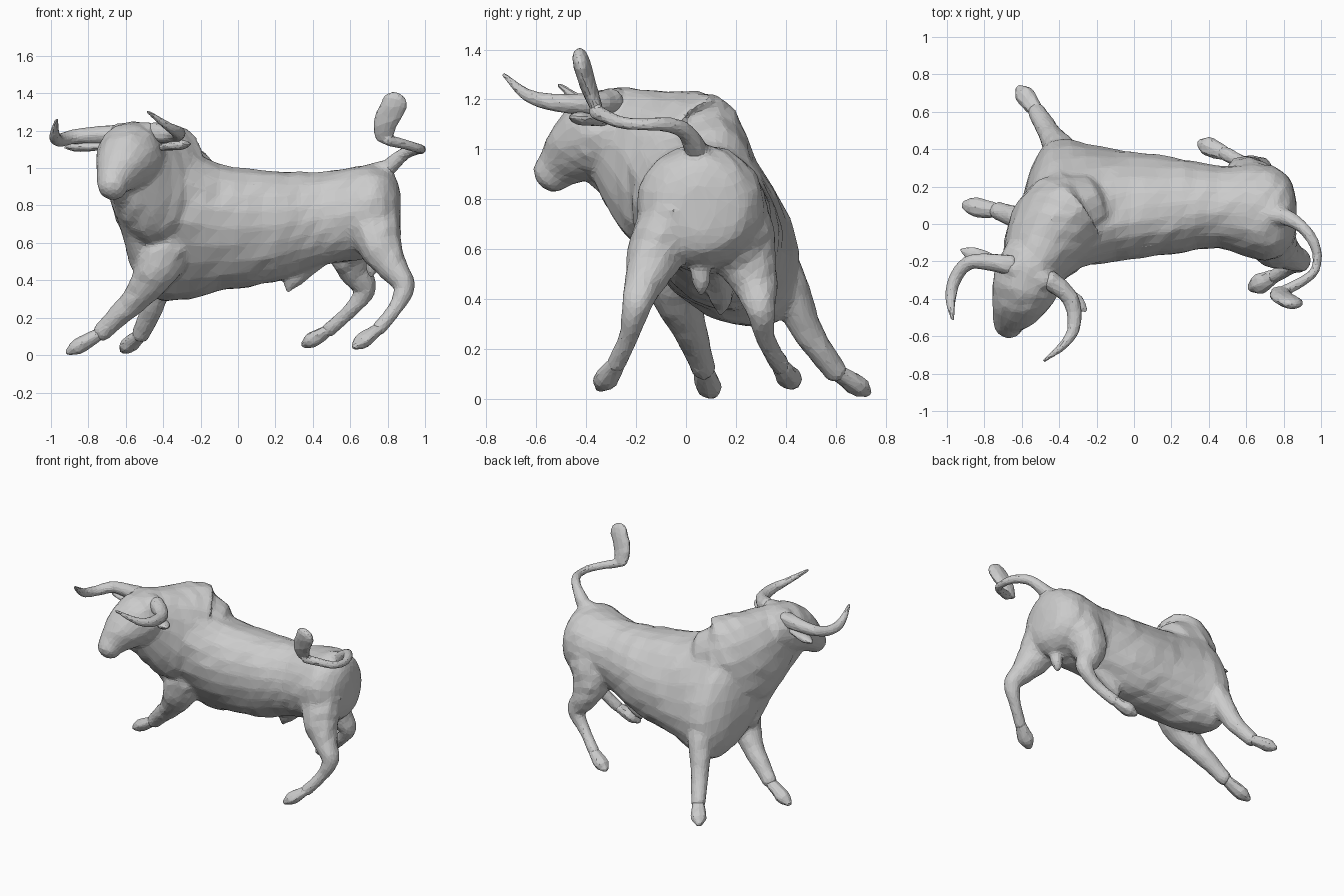
import bpy, bmesh, math, random
from mathutils import Vector

if "Cube" in bpy.data.objects:
    bpy.data.objects.remove(bpy.data.objects["Cube"], do_unlink=True)

random.seed(4)
grey = bpy.data.materials.new("stone grey")
grey.use_nodes = True
COLOR = (0.6, 0.6, 0.6, 1)
grey.diffuse_color = COLOR
grey.node_tree.nodes["Principled BSDF"].inputs["Base Color"].default_value = COLOR

SIDE, FRONT, UP = Vector((0, 1, 0)), Vector((1, 0, 0)), Vector((0, 0, 1))


def spline(stations, steps=4):
    """Catmull-Rom interpolation through rows of numbers."""
    rows = [Vector(station) for station in stations]
    last = len(rows) - 1
    result = []
    for i in range(last):
        before, start, end, after = rows[max(i - 1, 0)], rows[i], rows[i + 1], rows[min(i + 2, last)]
        leave, arrive = (end - before) / 2, (after - start) / 2
        for k in range(steps):
            t = k / steps
            ease = t * t * (3 - 2 * t)
            result.append(start.lerp(end, ease) + leave * (t * (1 - t) ** 2) - arrive * (t * t * (1 - t)))
    return result + [rows[last]]


def skin(bm, rings):
    """Bridge rings of points and cap both ends."""
    loops = [[bm.verts.new(point) for point in ring] for ring in rings]
    count = len(loops[0])
    for near, far in zip(loops, loops[1:]):
        for i in range(count):
            j = (i + 1) % count
            bm.faces.new((near[i], near[j], far[j], far[i]))
    bm.faces.new(loops[0][::-1])
    bm.faces.new(loops[-1])


def circle(count, rough):
    """Unit circle with a hand-carved wobble."""
    points = []
    for i in range(count):
        radius = random.uniform(1 - rough, 1 + rough)
        angle = math.tau * i / count
        points.append((radius * math.cos(angle), radius * math.sin(angle)))
    return points


def tube(bm, stations, flat=1, hint=UP, sides=12, rough=.06):
    """Sweep an oval with domed ends along x, y, z, radius stations; flat scales it along the hint."""
    rows = spline(stations)
    sections = [(row.xyz, max(row.w, .004)) for row in rows]
    # Round off both ends
    for index, neighbour in ((0, 1), (-1, -2)):
        center, radius = sections[index]
        outward = (center - rows[neighbour].xyz).normalized()
        dome = [(center + outward * (radius * .8 * math.sin(a)), radius * math.cos(a)) for a in (.5, 1, 1.4)]
        sections = dome[::-1] + sections if index == 0 else sections + dome
    rings = []
    last = len(sections) - 1
    for i, (center, radius) in enumerate(sections):
        along = (sections[min(i + 1, last)][0] - sections[max(i - 1, 0)][0]).normalized()
        across = hint.cross(along).normalized()
        upward = along.cross(across) * flat
        rings.append([center + (across * c + upward * s) * radius for c, s in circle(sides, rough)])
    skin(bm, rings)


def torso(bm, stations):
    """Upright oval sections: x, y, z, half width, half height, lean."""
    rings = []
    for x, y, z, width, height, lean in spline(stations):
        rings.append([(x, y + width * c + lean * height * s, z + height * s) for c, s in circle(22, .025)])
    skin(bm, rings)


def finish(bm, name, voxel=.009, ratio=.12, soften=3):
    bmesh.ops.recalc_face_normals(bm, faces=bm.faces)
    mesh = bpy.data.meshes.new(name)
    bm.to_mesh(mesh)
    bm.free()
    mesh.materials.append(grey)
    part = bpy.data.objects.new(name, mesh)
    bpy.context.collection.objects.link(part)
    # Fuse the volumes, soften the joins, then cut down to carved facets
    fuse = part.modifiers.new("fuse", 'REMESH')
    fuse.mode = 'VOXEL'
    fuse.voxel_size = voxel
    soft = part.modifiers.new("soften", 'SMOOTH')
    soft.factor = .5
    soft.iterations = soften
    facet = part.modifiers.new("facets", 'DECIMATE')
    facet.ratio = ratio


hide = bmesh.new()
# Barrel of the body, rump to chest
torso(hide, [(.87, .05, .76, .06, .1, 0), (.83, .06, .77, .19, .2, 0),
             (.7, .06, .77, .26, .25, 0), (.45, .09, .73, .22, .25, 0),
             (.2, .1, .69, .26, .3, -.1), (-.1, .1, .68, .29, .34, -.2),
             (-.4, .1, .73, .31, .45, -.4), (-.53, .07, .74, .23, .36, -.4), (-.6, 0, .76, .1, .2, -.4)])
# Neck and hump
tube(hide, [(-.28, .09, .85, .2), (-.37, .04, .87, .25), (-.47, -.1, .95, .23), (-.56, -.27, 1.06, .15)],
     flat=1.4, sides=18, rough=.03)
# Dewlap
tube(hide, [(-.64, -.38, .92, .05), (-.57, -.14, .72, .07), (-.5, 0, .5, .08)], hint=FRONT)
# Head from skull to muzzle
tube(hide, [(-.55, -.2, 1.08, .17), (-.58, -.32, 1.06, .18), (-.62, -.42, 1.01, .15),
            (-.66, -.5, .94, .1), (-.67, -.54, .9, .08)], sides=16, rough=.03)
# Poll between the horns
tube(hide, [(-.64, -.24, 1.18, .06), (-.48, -.3, 1.19, .06)])
# Hanging parts under the belly and between the thighs
tube(hide, [(.43, .12, .51, .05), (.3, .14, .41, .05), (.27, .14, .35, .02)], hint=SIDE)
tube(hide, [(.74, .05, .6, .04), (.72, .06, .48, .04), (.71, .06, .43, .02)], hint=SIDE)
# Raised root of the tail
tube(hide, [(.6, .07, .9, .09), (.8, .04, 1, .05)])

# Legs from shoulder or thigh to pastern, then the toe of the hoof
LEGS = {
    "front_right": ((-.35, -.03, .64, .14), (-.43, -.05, .47, .12), (-.53, 0, .32, .08),
                    (-.64, .04, .21, .06), (-.73, .07, .12, .05), (-.9, .1, .02)),
    "front_left": ((-.34, .3, .6, .14), (-.4, .4, .45, .09), (-.46, .5, .25, .06),
                   (-.52, .6, .11, .05), (-.61, .72, .03)),
    "hind_left": ((.64, .18, .72, .16), (.6, .24, .57, .13), (.63, .28, .45, .09), (.68, .3, .35, .06),
                  (.6, .32, .24, .04), (.48, .38, .13, .04), (.36, .43, .06)),
    "hind_right": ((.72, -.05, .72, .15), (.76, -.12, .58, .12), (.83, -.17, .46, .08), (.89, -.2, .37, .06),
                   (.84, -.23, .25, .04), (.75, -.28, .14, .04), (.63, -.34, .05)),
}
for name, (*path, toe) in LEGS.items():
    tube(hide, path, hint=FRONT if name == "front_left" else SIDE)
    hoof = bmesh.new()
    pastern, toe = Vector(path[-1][:3]), Vector(toe)
    tube(hoof, [(*pastern, .04), (*pastern.lerp(toe, .7), .055), (*toe, .03)], flat=.8, sides=8)
    for vert in hoof.verts:
        vert.co.z = max(vert.co.z, 0)
    finish(hoof, name + "_hoof")
finish(hide, "body_and_legs", voxel=.013, ratio=.11, soften=7)

# Horns sweeping out from the poll and curling forward to the tips
HORNS = {
    "right_horn": [(-.65, -.22, 1.18, .055), (-.86, -.2, 1.17, .04), (-.95, -.28, 1.15, .035),
                   (-.98, -.39, 1.17, .03), (-.97, -.51, 1.26, .01)],
    "left_horn": [(-.45, -.3, 1.19, .055), (-.34, -.4, 1.18, .045), (-.32, -.54, 1.19, .035),
                  (-.37, -.64, 1.22, .025), (-.48, -.73, 1.3, .01)],
}
for name, path in HORNS.items():
    horn = bmesh.new()
    tube(horn, path)
    finish(horn, name)

# Leaf-shaped ears from root to tip
EARS = {
    "right_ear": ((-.66, -.24, 1.12), (-.92, -.14, 1.11)),
    "left_ear": ((-.42, -.33, 1.11), (-.26, -.46, 1.13)),
}
for name, ends in EARS.items():
    ear = bmesh.new()
    root, tip = map(Vector, ends)
    tube(ear, [(*root, .03), (*root.lerp(tip, .7), .045), (*tip, .015)], flat=.6)
    finish(ear, name)

# Tail curling round to an upright tuft
tail = bmesh.new()
tube(tail, [(.78, .05, .98, .05), (.88, 0, 1.07, .035), (.95, -.08, 1.1, .03), (.98, -.17, 1.1, .025),
            (.95, -.27, 1.11, .025), (.8, -.36, 1.15, .03)])
tube(tail, [(.78, -.36, 1.17, .05), (.79, -.39, 1.25, .066), (.84, -.42, 1.35, .07)], flat=.5, hint=SIDE)
finish(tail, "tail")
